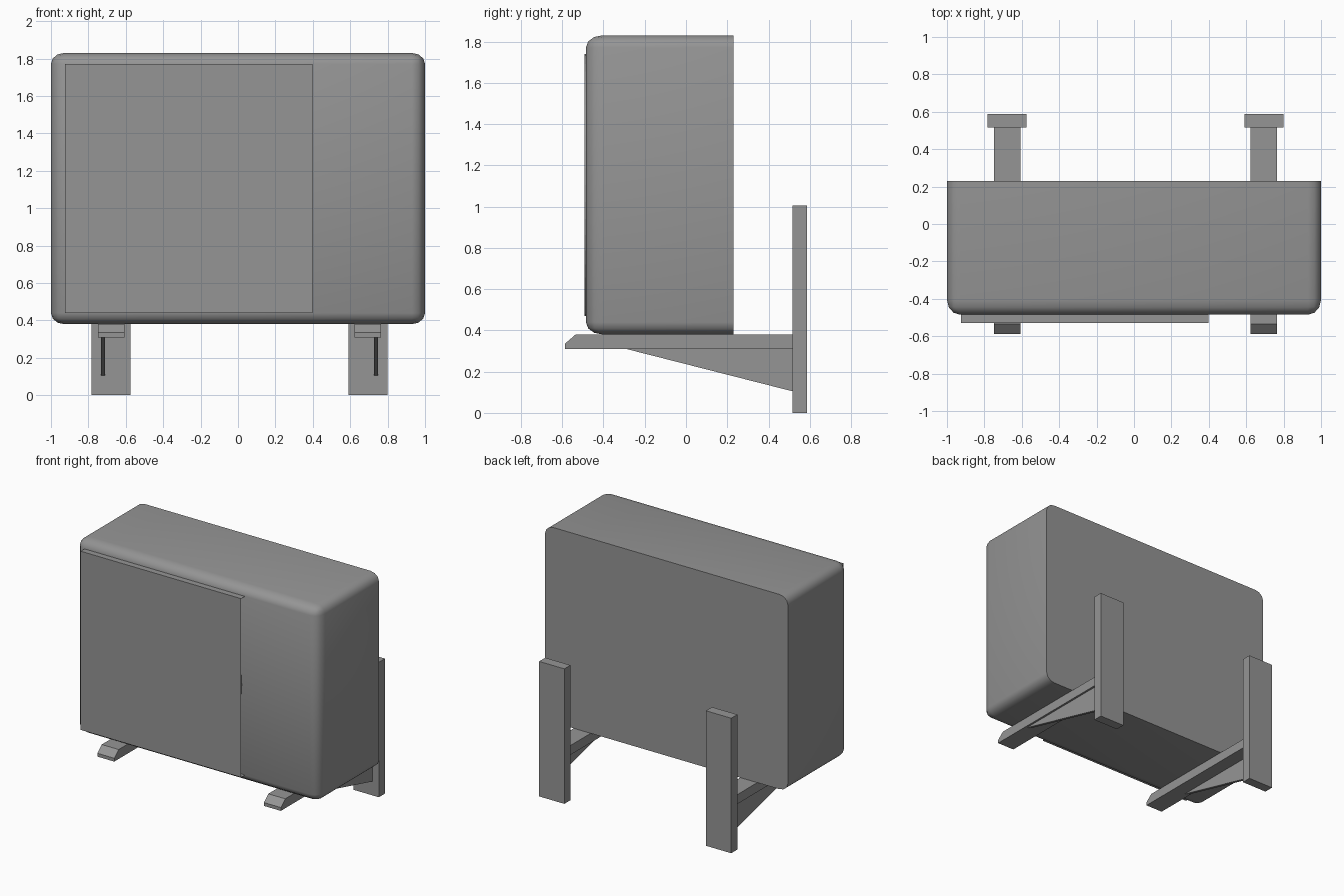
import bpy, bmesh
from math import radians
from mathutils import Matrix, Vector

default = bpy.data.objects.get("Cube")
if default:
    bpy.data.objects.remove(default, do_unlink=True)

grey = bpy.data.materials.new("mid_grey")
grey.use_nodes = True
grey.diffuse_color = (0.3, 0.3, 0.3, 1)
grey.node_tree.nodes["Principled BSDF"].inputs["Base Color"].default_value = (0.3, 0.3, 0.3, 1)


def finish(name, bm):
    """Turn a bmesh into a named, coloured object."""
    mesh = bpy.data.meshes.new(name)
    bmesh.ops.recalc_face_normals(bm, faces=bm.faces)
    bm.to_mesh(mesh)
    bm.free()
    mesh.materials.append(grey)
    obj = bpy.data.objects.new(name, mesh)
    bpy.context.collection.objects.link(obj)
    return obj


def box_mesh(low, high):
    low, high = Vector(low), Vector(high)
    bm = bmesh.new()
    size = Matrix.Diagonal((high - low).to_4d())
    size[3][3] = 1
    bmesh.ops.create_cube(bm, size=1, matrix=Matrix.Translation((low + high) / 2) @ size)
    return bm


def side_profile(name, points, x0, x1):
    """Extrude a (y, z) outline between two x positions."""
    bm = bmesh.new()
    face = bm.faces.new([bm.verts.new((x0, y, z)) for y, z in points])
    moved = bmesh.ops.extrude_face_region(bm, geom=[face])["geom"]
    verts = [v for v in moved if isinstance(v, bmesh.types.BMVert)]
    bmesh.ops.translate(bm, verts=verts, vec=(x1 - x0, 0, 0))
    return finish(name, bm)


# Casing: rounded everywhere except around the flat back
bm = box_mesh((-1, -0.485, 0.38), (1, 0.23, 1.83))
stretch = Vector((1, 1.15, 0.85))
bmesh.ops.scale(bm, verts=bm.verts, vec=[1 / s for s in stretch])
back = max(v.co.y for v in bm.verts)
edges = [e for e in bm.edges if any(v.co.y < back - 0.01 for v in e.verts)]
bmesh.ops.bevel(bm, geom=edges, offset=0.07, segments=3, profile=0.5, affect='EDGES')
bmesh.ops.scale(bm, verts=bm.verts, vec=stretch)
casing = finish("casing", bm)
bpy.context.view_layer.objects.active = casing
casing.select_set(True)
bpy.ops.object.shade_smooth_by_angle(angle=radians(35))
casing.select_set(False)

# Front cover: a shallow tray, open at its two ends and behind
bm = box_mesh((-0.925, -0.53, 0.44), (0.397, -0.48, 1.77))
bm.normal_update()
hidden = [f for f in bm.faces if abs(f.normal.x) > 0.9 or f.normal.y > 0.9]
bmesh.ops.delete(bm, geom=hidden, context='FACES')
cover = finish("front_cover", bm)
# Keep the open tray facing outwards
if any(p.normal.y > 0.9 for p in cover.data.polygons):
    cover.data.flip_normals()

# Round fan plate behind the cover
bm = bmesh.new()
bmesh.ops.create_cone(bm, cap_ends=True, segments=48, radius1=0.635, radius2=0.635, depth=0.008,
                      matrix=Matrix.Translation((-0.264, -0.487, 1.105))
                      @ Matrix.Rotation(radians(90), 4, 'X'))
finish("fan_plate", bm)

# Wall brackets: post, arm with a sloped tip, and thin gusset, mirrored
arm_outline = [(-0.587, 0.31), (0.515, 0.31), (0.515, 0.38), (-0.535, 0.38), (-0.587, 0.335)]
gusset_outline = [(-0.29, 0.31), (0.515, 0.105), (0.515, 0.31)]
for side, s in (("left", 1), ("right", -1)):
    def across(offset):
        return 0.008 + s * offset
    post = sorted((across(0.583), across(0.791)))
    finish(side + "_wall_post", box_mesh((post[0], 0.515, 0), (post[1], 0.587, 1.005)))
    side_profile(side + "_support_arm", arm_outline, across(0.616), across(0.756))
    side_profile(side + "_gusset", gusset_outline, across(0.72), across(0.741))
